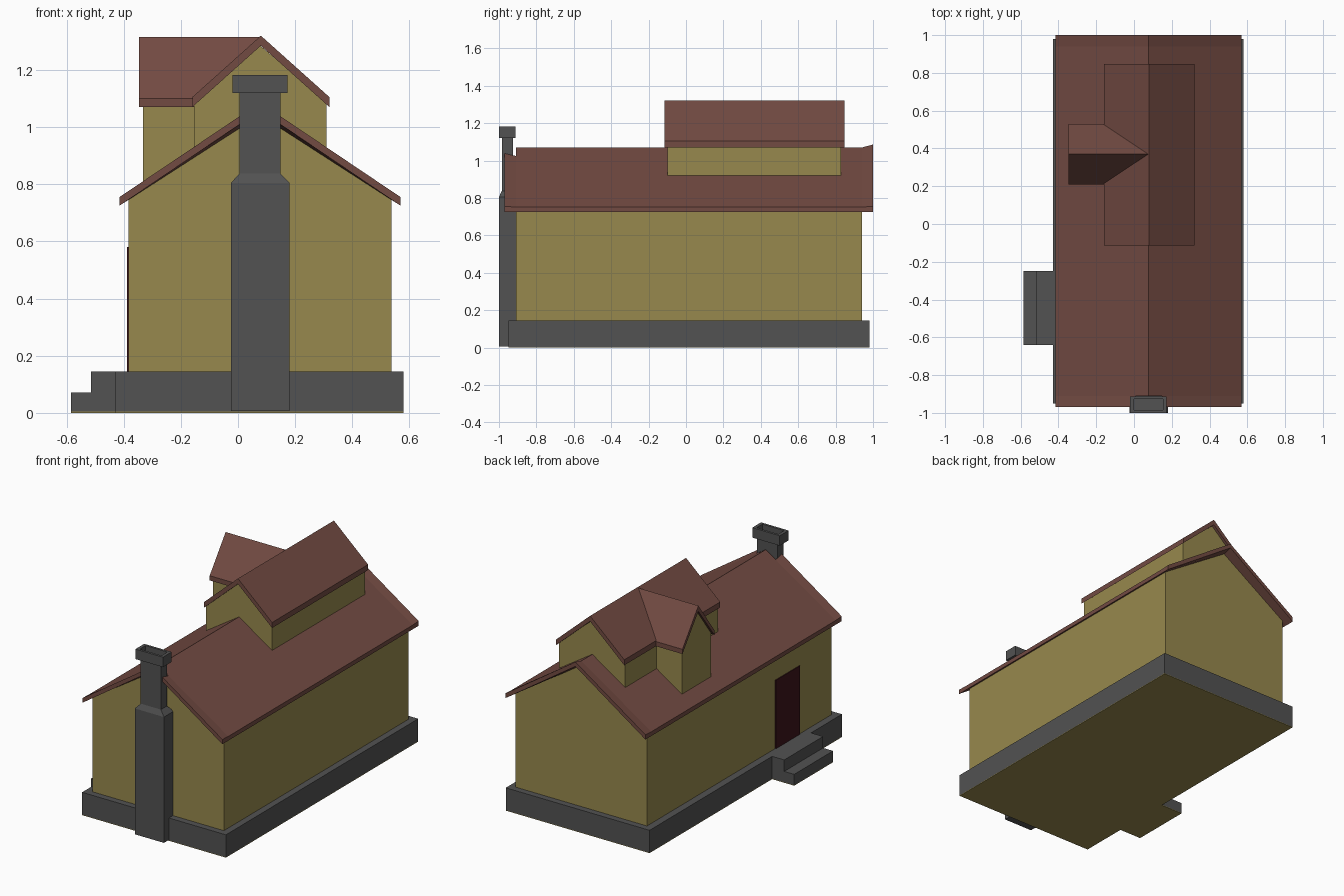
import bpy, bmesh

if "Cube" in bpy.data.objects:
    bpy.data.objects.remove(bpy.data.objects["Cube"])

def material(name, rgb):
    m = bpy.data.materials.new(name)
    m.diffuse_color = (*rgb, 1)
    m.use_nodes = True
    m.node_tree.nodes["Principled BSDF"].inputs["Base Color"].default_value = m.diffuse_color
    return m

WALL = material("mustard_wall", (0.31, 0.25, 0.075))
ROOF = material("brown_roof", (0.17, 0.07, 0.055))
STONE = material("dark_stone", (0.085, 0.085, 0.085))
DOOR = material("door_red", (0.045, 0.007, 0.01))

def loft(name, rings, mat, parent_bm=None):
    """Join equal-length rings of 3D points into a closed solid."""
    bm = bmesh.new()
    loops = [[bm.verts.new(p) for p in r] for r in rings]
    n = len(rings[0])
    for a, b in zip(loops, loops[1:]):
        for i in range(n):
            j = (i + 1) % n
            bm.faces.new((a[i], a[j], b[j], b[i]))
    bm.faces.new(loops[0])
    bm.faces.new(loops[-1])
    bmesh.ops.recalc_face_normals(bm, faces=bm.faces)
    me = bpy.data.meshes.new(name)
    bm.to_mesh(me)
    bm.free()
    me.materials.append(mat)
    ob = bpy.data.objects.new(name, me)
    bpy.context.collection.objects.link(ob)
    return ob

def rect(x0, x1, y0, y1, z):
    return [(x0, y0, z), (x1, y0, z), (x1, y1, z), (x0, y1, z)]

def box(name, x0, x1, y0, y1, z0, z1, mat):
    return loft(name, [rect(x0, x1, y0, y1, z0), rect(x0, x1, y0, y1, z1)], mat)

def along(axis, profile, t):
    return [(u, t, z) if axis == 'y' else (t, u, z) for u, z in profile]

def gable_wall(name, axis, c, half, base, eave, apex, t0, t1):
    p = [(c - half, base), (c + half, base), (c + half, eave), (c, apex), (c - half, eave)]
    return loft(name, [along(axis, p, t0), along(axis, p, t1)], WALL)

def roof_slope(c, side, half, inner, bottom, edge, apex_in, apex_out):
    """One roof slope; inner is how far from the ridge it begins."""
    f = inner / half
    lo = apex_in + (bottom - apex_in) * f
    hi = apex_out + (edge - apex_out) * f
    return [(c + side * inner, lo), (c + side * half, bottom),
            (c + side * half, edge), (c + side * inner, hi)]

# Plinth, floor and front steps
box("plinth", -0.43, 0.58, -0.95, 0.98, 0.004, 0.145, STONE)
box("floor", -0.43, 0.58, -0.95, 0.98, 0, 0.004, WALL)
box("upper_step", -0.515, -0.43, -0.64, -0.25, 0.004, 0.145, STONE)
box("lower_step", -0.585, -0.515, -0.64, -0.25, 0.004, 0.072, STONE)
box("step_floor", -0.585, -0.43, -0.64, -0.25, 0, 0.004, WALL)

# House body and door
gable_wall("house_body", 'y', 0.077, 0.461, 0.145, 0.745, 1.045, -0.91, 0.94)
box("door", -0.389, -0.38, -0.588, -0.347, 0.145, 0.58, DOOR)

# Main roof: slightly flared gable ends, notched at the chimney
for side, label in ((-1, "left"), (1, "right")):
    mid = roof_slope(0.077, side, 0.492, 0, 0.725, 0.752, 1.042, 1.07)
    end = roof_slope(0.077, side, 0.492, 0, 0.725, 0.755, 1.058, 1.086)
    loft(label + "_main_roof", [along('y', mid, -0.91), along('y', mid, 0.94),
                                along('y', end, 1.0)], ROOF)
    mid_n = roof_slope(0.077, side, 0.492, 0.07, 0.725, 0.752, 1.042, 1.07)
    end_n = roof_slope(0.077, side, 0.492, 0.07, 0.725, 0.755, 1.058, 1.086)
    loft(label + "_front_verge", [along('y', end_n, -0.97), along('y', mid_n, -0.91)], ROOF)

# Dormers: a long one on the ridge and a cross one facing left
gable_wall("ridge_dormer", 'y', 0.078, 0.232, 0.86, 1.085, 1.285, -0.1, 0.83)
gable_wall("cross_dormer", 'x', 0.37, 0.145, 0.74, 1.085, 1.28, -0.332, 0.0)
for side, label in ((-1, "left"), (1, "right")):
    p = roof_slope(0.08, side, 0.24, 0, 1.07, 1.105, 1.285, 1.32)
    loft(label + "_ridge_dormer_roof", [along('y', p, -0.115), along('y', p, 0.848)], ROOF)
    p = roof_slope(0.37, side, 0.16, 0, 1.07, 1.1, 1.28, 1.316)
    loft(label + "_cross_dormer_roof", [along('x', p, -0.346), along('x', p, 0.075)], ROOF)

# Chimney: stepped stack with a hollow cap
loft("chimney", [rect(-0.025, 0.18, -1.0, -0.9, 0.006),
                 rect(-0.025, 0.18, -1.0, -0.9, 0.805),
                 rect(0.006, 0.148, -0.985, -0.925, 0.838),
                 rect(0.006, 0.148, -0.985, -0.925, 1.12),
                 rect(-0.02, 0.173, -1.0, -0.912, 1.12),
                 rect(-0.02, 0.173, -1.0, -0.912, 1.183),
                 rect(0.0, 0.153, -0.985, -0.927, 1.183),
                 rect(0.0, 0.153, -0.985, -0.927, 1.13)], STONE)
